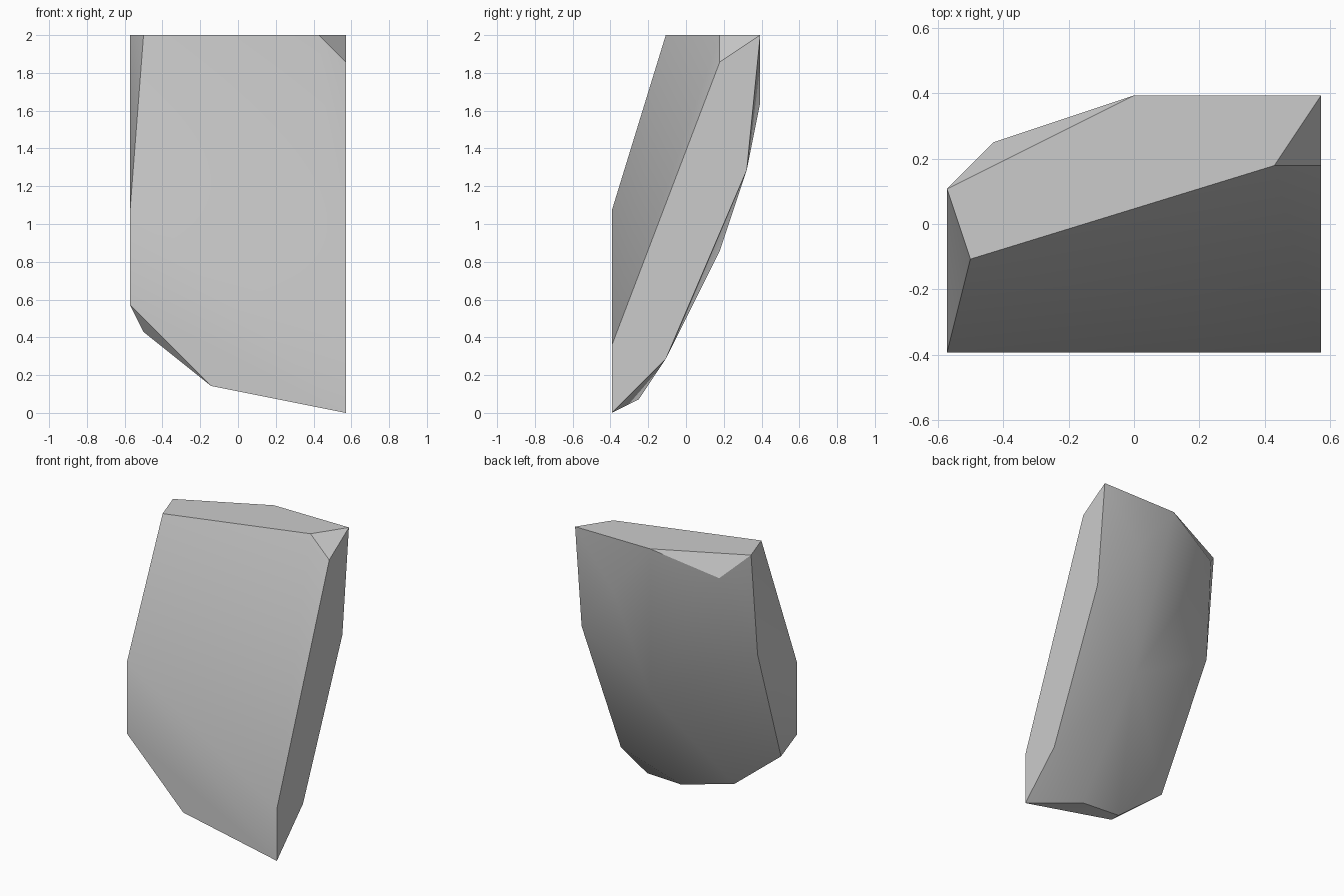
import bpy, bmesh, math
from mathutils import Vector

cube = bpy.data.objects.get("Cube")
if cube:
    bpy.data.objects.remove(cube, do_unlink=True)

# Plain stone grey
stone = bpy.data.materials.new("stone_grey")
stone.use_nodes = True
grey = (0.6, 0.6, 0.6, 1.0)
stone.diffuse_color = grey
stone.node_tree.nodes["Principled BSDF"].inputs["Base Color"].default_value = grey

# Corners of the shard on a coarse lattice (x, depth from front, height)
top_rim = [(-8, 7, 28), (-7, 4, 28), (6, 8, 28), (8, 11, 28), (0, 11, 28)]
top_chips = [(8, 8, 26), (-6, 9, 26)]
front_wall = [(-8, 0, 15), (-8, 0, 8), (-2, 0, 2), (8, 0, 0), (8, 0, 5)]
side_edges = [(8, 4, 4), (8, 10, 18), (-8, 6, 18)]
underside = [(3, 2, 1), (-2, 1, 2), (-7, 1, 6)]
back_bulge = [(4, 11, 23), (2, 8, 12)]

STEP = 1 / 14
HALF_DEPTH = 11 / 2


def lattice(point):
    """Turn lattice steps into a centred position."""
    x, depth, height = point
    return Vector((x, depth - HALF_DEPTH, height)) * STEP


def build_shard(name, corners, material):
    """Wrap the corners in a convex shell with clean flat faces."""
    bm = bmesh.new()
    for corner in corners:
        bm.verts.new(lattice(corner))
    bmesh.ops.convex_hull(bm, input=bm.verts)
    bmesh.ops.dissolve_limit(bm, angle_limit=math.radians(1),
                             verts=bm.verts, edges=bm.edges)
    bmesh.ops.recalc_face_normals(bm, faces=bm.faces)
    mesh = bpy.data.meshes.new(name)
    bm.to_mesh(mesh)
    bm.free()
    mesh.materials.append(material)
    shard = bpy.data.objects.new(name, mesh)
    bpy.context.collection.objects.link(shard)
    return shard


shard = build_shard(
    "rock_shard",
    top_rim + top_chips + front_wall + side_edges + underside + back_bulge,
    stone)

# Soft shading over shallow edges, crisp fracture lines elsewhere
bpy.ops.object.select_all(action="DESELECT")
shard.select_set(True)
bpy.context.view_layer.objects.active = shard
bpy.ops.object.shade_smooth_by_angle(angle=math.radians(30))
